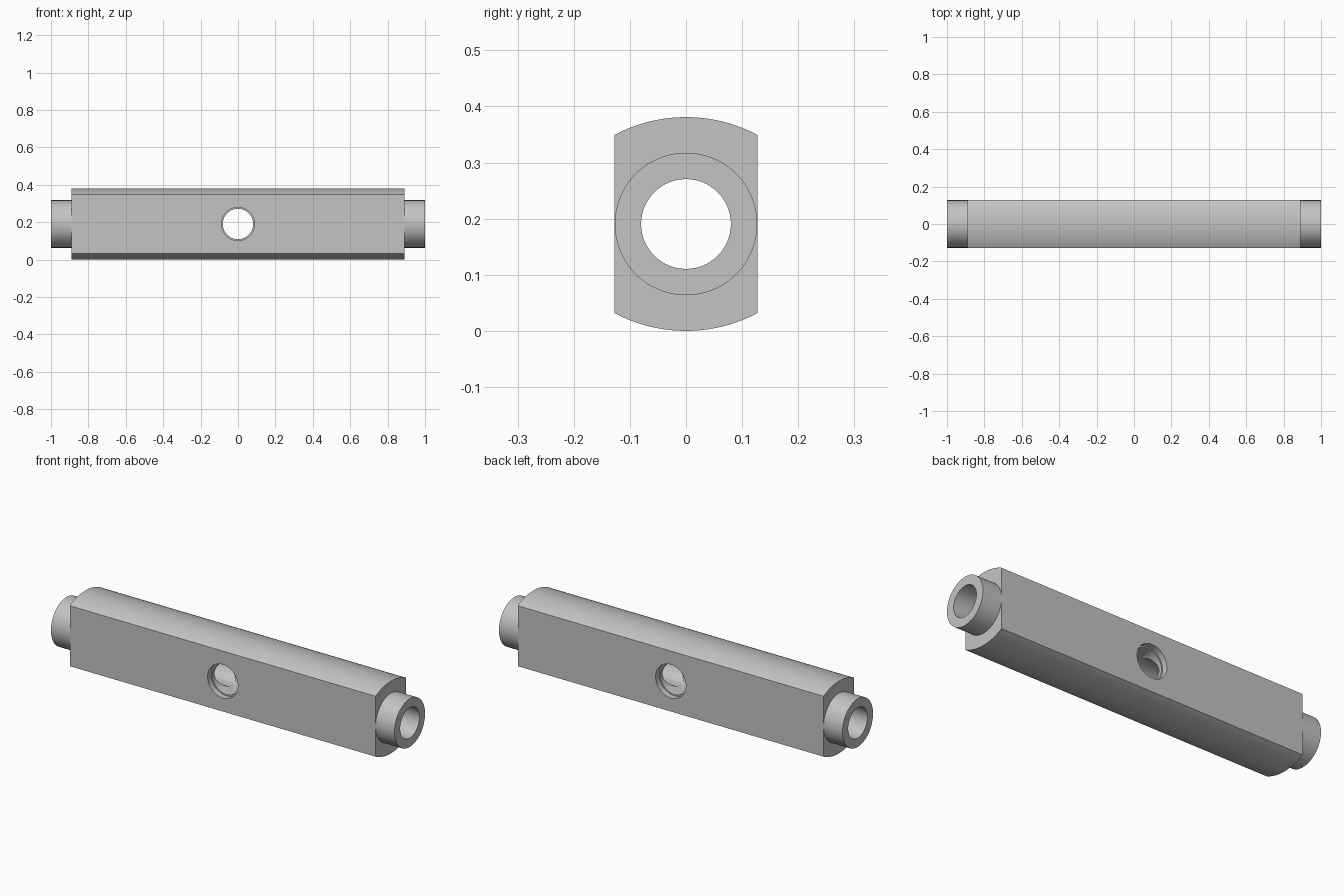
import bpy, bmesh, math
from mathutils import Matrix, Vector

cube = bpy.data.objects.get("Cube")
if cube:
    bpy.data.objects.remove(cube, do_unlink=True)

HALF_LEN, BODY_END = 1.0, 0.89
HALF_W, HALF_H, SHOULDER = 0.127, 0.1905, 0.159
BORE, CROSS, RECESS = 0.08, 0.081, 0.088
MID = HALF_H
SEG = 64

steel = bpy.data.materials.new("plain grey")
steel.use_nodes = True
grey = (0.55, 0.55, 0.55, 1)
steel.diffuse_color = grey
steel.node_tree.nodes["Principled BSDF"].inputs["Base Color"].default_value = grey


def make_object(name, bm):
    bmesh.ops.recalc_face_normals(bm, faces=bm.faces)
    mesh = bpy.data.meshes.new(name)
    bm.to_mesh(mesh)
    bm.free()
    mesh.materials.append(steel)
    obj = bpy.data.objects.new(name, mesh)
    bpy.context.collection.objects.link(obj)
    return obj


def cylinder(name, radius, length, axis, centre):
    bm = bmesh.new()
    turn = Vector((0, 0, 1)).rotation_difference(Vector(axis)).to_matrix().to_4x4()
    bmesh.ops.create_cone(bm, cap_ends=True, segments=SEG, radius1=radius,
                          radius2=radius, depth=length,
                          matrix=Matrix.Translation(centre) @ turn)
    return make_object(name, bm)


def smooth(obj):
    bpy.ops.object.select_all(action="DESELECT")
    obj.select_set(True)
    bpy.context.view_layer.objects.active = obj
    bpy.ops.object.shade_smooth_by_angle(angle=math.radians(20))


def cut(obj, cutters):
    bpy.context.view_layer.objects.active = obj
    for cutter in cutters:
        cutter.hide_render = True
        mod = obj.modifiers.new("cut", "BOOLEAN")
        mod.operation, mod.solver, mod.object = "DIFFERENCE", "EXACT", cutter
        bpy.ops.object.modifier_apply(modifier=mod.name)
        bpy.data.objects.remove(cutter, do_unlink=True)


# Body: flat sides with a shallow arc above and below
sag = HALF_H - SHOULDER
arc_r = (HALF_W ** 2 + sag ** 2) / (2 * sag)
spread = math.asin(HALF_W / arc_r)
steps = 20
upper = []
for i in range(steps + 1):
    a = spread * (1 - 2 * i / steps)
    upper.append((arc_r * math.sin(a), HALF_H - arc_r + arc_r * math.cos(a)))
section = upper + [(-y, -z) for y, z in upper]
bm = bmesh.new()
end = bm.faces.new([bm.verts.new((-BODY_END, y, MID + z)) for y, z in section])
grown = bmesh.ops.extrude_face_region(bm, geom=[end], use_keep_orig=True)
moved = [v for v in grown["geom"] if isinstance(v, bmesh.types.BMVert)]
bmesh.ops.translate(bm, verts=moved, vec=(2 * BODY_END, 0, 0))
body = make_object("body", bm)

# Long bore, cross hole and a shallow recess on each flat side
centre = Vector((0, 0, MID))
depth = 0.03
cutters = [cylinder("bore_cutter", BORE, 3, (1, 0, 0), centre),
           cylinder("cross_cutter", CROSS, 1, (0, 1, 0), centre)]
for side in (-1, 1):
    cutters.append(cylinder("recess_cutter", RECESS, 2 * depth, (0, 1, 0),
                            centre + Vector((0, side * HALF_W, 0))))
cut(body, cutters)
smooth(body)

# Hollow round spigot on each end
for name, side in (("right_spigot", -1), ("left_spigot", 1)):
    bm = bmesh.new()
    rings = []
    for x, r in ((BODY_END, HALF_W), (HALF_LEN, HALF_W), (HALF_LEN, BORE), (BODY_END, BORE)):
        rings.append([bm.verts.new((side * x, r * math.cos(math.tau * i / SEG),
                                    MID + r * math.sin(math.tau * i / SEG)))
                      for i in range(SEG)])
    for k in range(4):
        a, b = rings[k], rings[(k + 1) % 4]
        for i in range(SEG):
            j = (i + 1) % SEG
            bm.faces.new((a[i], a[j], b[j], b[i]))
    smooth(make_object(name, bm))
